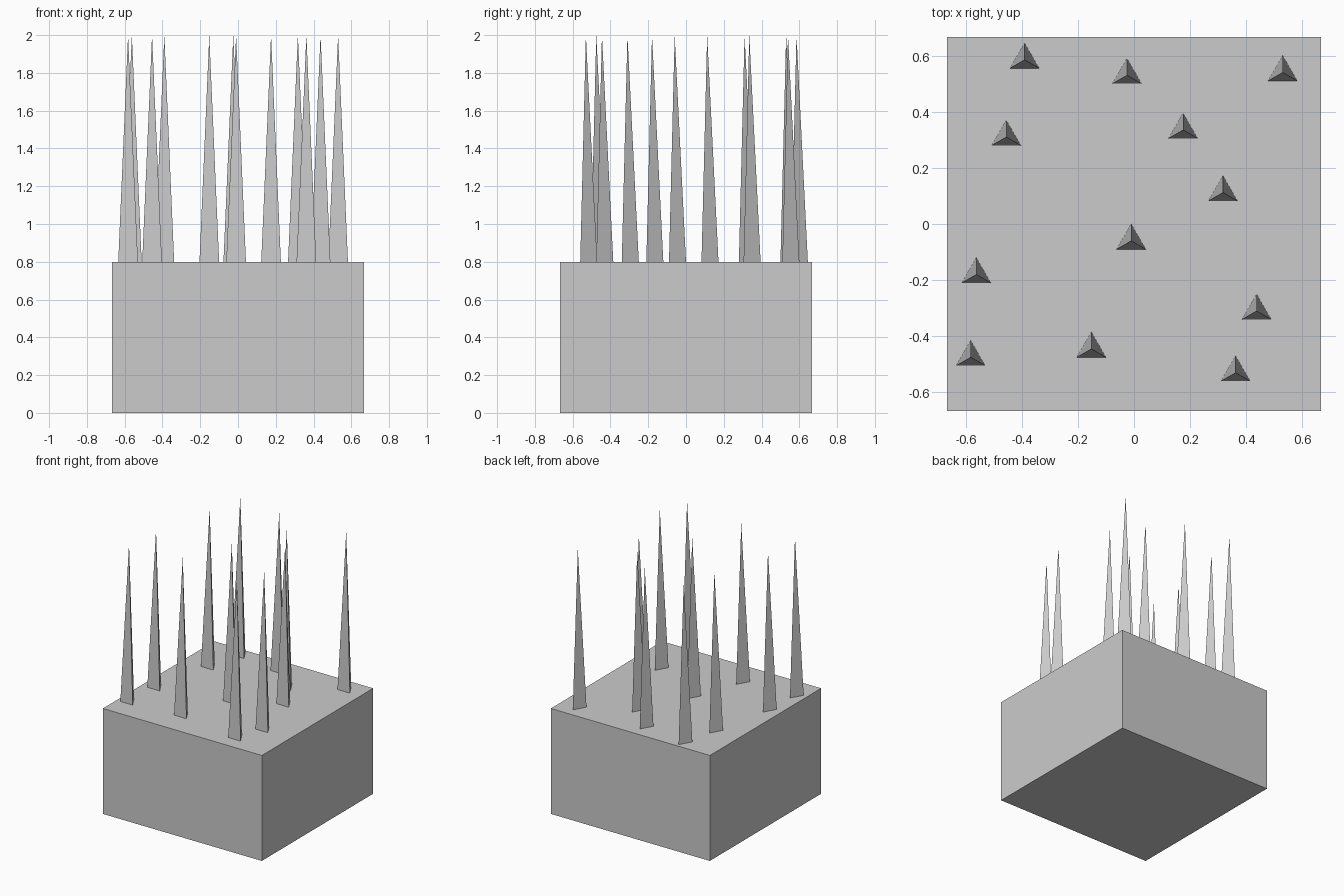
import bpy

if "Cube" in bpy.data.objects:
    bpy.data.objects.remove(bpy.data.objects["Cube"])

HALF = 0.667      # half width of the block
BLOCK_H = 0.8     # block height
SPIKE_R = 0.06    # spike base radius
SPIKE_H = 1.2     # spike height

# Block
bpy.ops.mesh.primitive_cube_add(size=1, location=(0, 0, BLOCK_H / 2))
block = bpy.context.object
block.name = "block"
block.scale = (2 * HALF, 2 * HALF, BLOCK_H)
bpy.ops.object.transform_apply(location=False, rotation=False, scale=True)

# Three-sided spikes scattered over the top, one corner pointing to the back
spots = [
    (-0.39, 0.585), (-0.025, 0.53), (0.53, 0.54), (-0.455, 0.31),
    (0.175, 0.335), (0.317, 0.112), (-0.01, -0.06), (-0.562, -0.18),
    (0.437, -0.31), (-0.152, -0.445), (-0.582, -0.475), (0.362, -0.53),
]
for i, (x, y) in enumerate(spots, 1):
    bpy.ops.mesh.primitive_cone_add(
        vertices=3, radius1=SPIKE_R, radius2=0, depth=SPIKE_H,
        location=(x, y, BLOCK_H + SPIKE_H / 2))
    bpy.context.object.name = f"spike_{i}"
